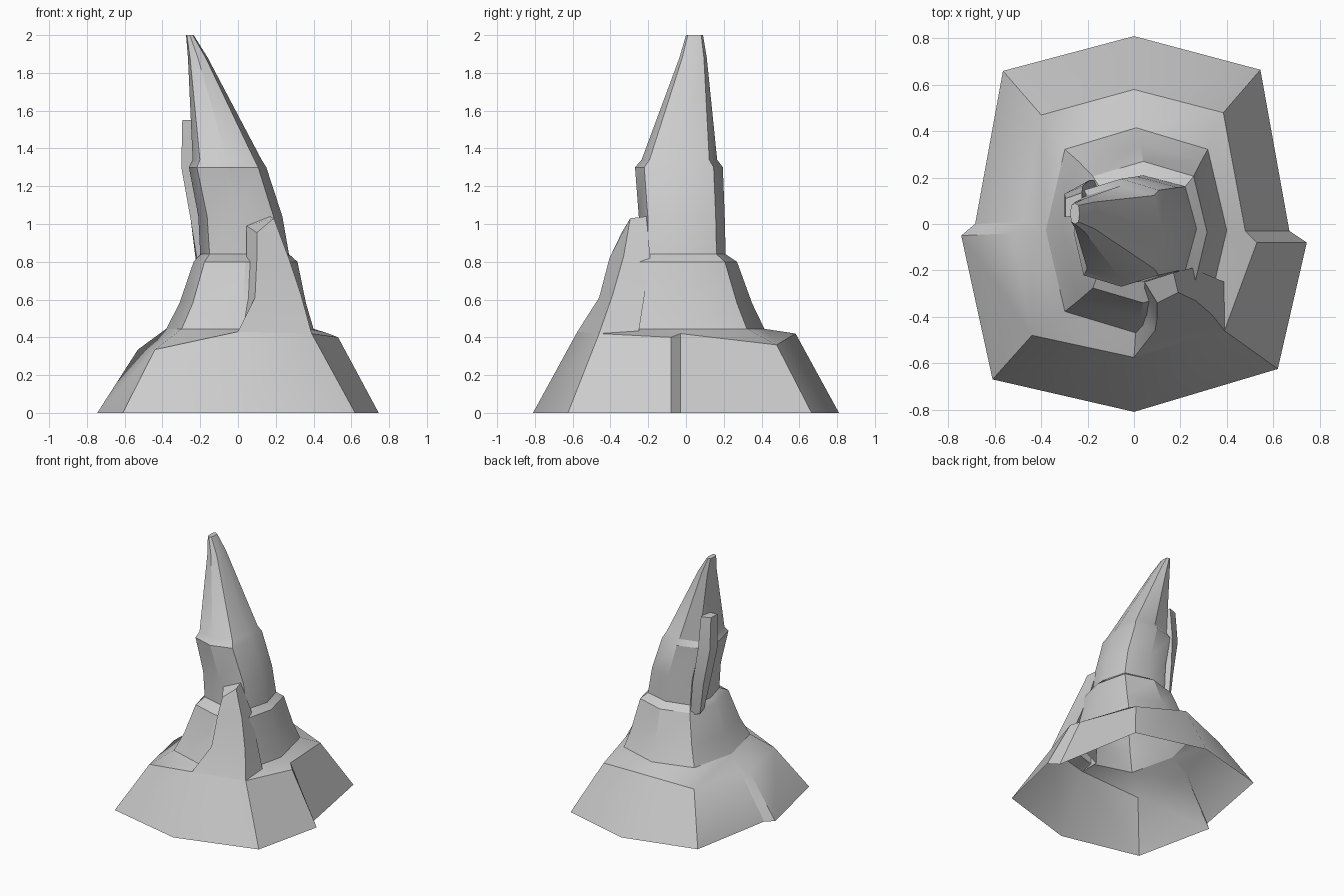
import bpy, bmesh, math


def loft(name, rings, cap=False, closed=True):
    """Skin a stack of equal-length point rings."""
    bm = bmesh.new()
    vs = [[bm.verts.new(p) for p in r] for r in rings]
    n = len(rings[0])
    for a, b in zip(vs, vs[1:]):
        for i in range(n if closed else n - 1):
            j = (i + 1) % n
            bm.faces.new((a[i], a[j], b[j], b[i]))
    if cap:
        bm.faces.new(vs[-1])
    bmesh.ops.remove_doubles(bm, verts=bm.verts, dist=0.0005)
    bmesh.ops.recalc_face_normals(bm, faces=bm.faces)
    me = bpy.data.meshes.new(name)
    bm.to_mesh(me)
    bm.free()
    ob = bpy.data.objects.new(name, me)
    bpy.context.collection.objects.link(ob)
    bpy.ops.object.select_all(action='DESELECT')
    ob.select_set(True)
    bpy.context.view_layer.objects.active = ob
    bpy.ops.object.shade_smooth_by_angle(angle=math.radians(31))
    return ob


def octagon(x0, x1, y0, y1, z, k=0.79):
    """Eight-sided ring filling the given bounds."""
    cx, cy, hx, hy = (x0 + x1) / 2, (y0 + y1) / 2, (x1 - x0) / 2, (y1 - y0) / 2
    dirs = [(1, 0), (k, k), (0, 1), (-k, k), (-1, 0), (-k, -k), (0, -1), (k, -k)]
    return [(cx + hx * u, cy + hy * v, z) for u, v in dirs]


# Stacked tiers and leaning peak: x bounds, y bounds, height
tiers = [octagon(*t) for t in [
    (-0.38, 0.40, -0.47, 0.415, 0.445),
    (-0.31, 0.36, -0.41, 0.35, 0.58),
    (-0.235, 0.315, -0.34, 0.27, 0.80),
    (-0.20, 0.27, -0.25, 0.21, 0.84),
    (-0.21, 0.235, -0.25, 0.205, 1.04),
    (-0.26, 0.15, -0.27, 0.195, 1.30),
    (-0.24, 0.125, -0.235, 0.165, 1.34),
    (-0.265, -0.16, -0.035, 0.11, 1.88),
    (-0.275, -0.235, 0.0, 0.09, 2.0),
]]
loft("rock_spire", tiers, cap=True)

# Open skirt with a step on each side, and the shelf joining it to the tiers
foot = [(0.745, -0.08, 0), (0.67, -0.03, 0), (0.545, 0.665, 0), (0, 0.81, 0),
        (-0.565, 0.66, 0), (-0.685, 0.0, 0), (-0.745, -0.05, 0),
        (-0.61, -0.67, 0), (0, -0.81, 0), (0.62, -0.625, 0)]
brow = [(0.53, -0.08, 0.40), (0.48, -0.03, 0.42), (0.385, 0.48, 0.36), (0, 0.58, 0.42),
        (-0.40, 0.47, 0.36), (-0.48, 0.01, 0.35), (-0.53, -0.04, 0.335),
        (-0.44, -0.48, 0.335), (0, -0.575, 0.43), (0.39, -0.46, 0.42)]
shelf = [tiers[0][i] for i in (0, 0, 1, 2, 3, 4, 4, 5, 6, 7)]
loft("rock_skirt", [foot, brow, shelf])

# Buttress rising from the front right of the skirt
loft("front_buttress", [
    [(0, -0.42, 0.43), (0, -0.575, 0.43), (0.39, -0.46, 0.42), (0.39, -0.25, 0.43)],
    [(0.04, -0.36, 0.61), (0.09, -0.46, 0.61), (0.335, -0.39, 0.62), (0.32, -0.22, 0.62)],
    [(0.045, -0.27, 0.84), (0.10, -0.405, 0.82), (0.265, -0.33, 0.83), (0.25, -0.19, 0.83)],
    [(0.045, -0.25, 0.99), (0.10, -0.34, 0.955), (0.19, -0.295, 1.03), (0.17, -0.21, 1.04)],
], cap=True)

# Narrow shard clinging to the back left of the tower
loft("side_shard", [
    [(-0.17, 0.19, 0.78), (-0.22, 0.14, 0.78), (-0.215, 0.08, 0.80), (-0.12, 0.08, 0.80)],
    [(-0.19, 0.19, 1.04), (-0.25, 0.14, 1.02), (-0.25, 0.05, 1.02), (-0.14, 0.07, 1.02)],
    [(-0.22, 0.165, 1.30), (-0.30, 0.13, 1.30), (-0.30, 0.03, 1.30), (-0.18, 0.05, 1.30)],
    [(-0.225, 0.135, 1.55), (-0.295, 0.11, 1.55), (-0.295, 0.03, 1.55), (-0.225, 0.04, 1.55)],
], cap=True)
